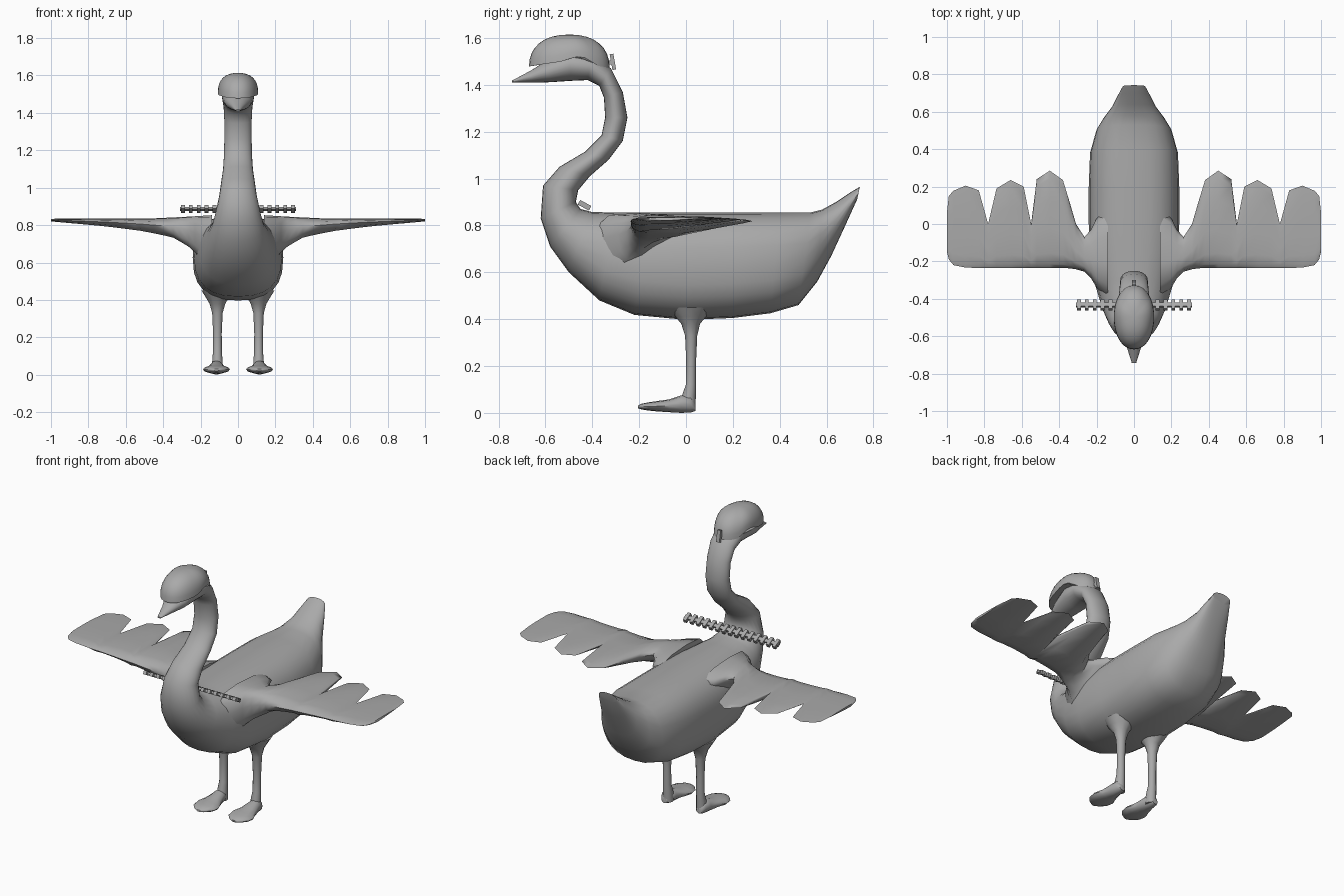
import bpy, bmesh, math
from mathutils import Matrix, Vector

grey = bpy.data.materials.new("plain grey")
grey.diffuse_color = (0.4, 0.4, 0.4, 1)


def finish(bm, name, mirror=False, angle=50):
    bmesh.ops.recalc_face_normals(bm, faces=bm.faces[:])
    me = bpy.data.meshes.new(name)
    bm.to_mesh(me)
    bm.free()
    me.materials.append(grey)
    ob = bpy.data.objects.new(name, me)
    bpy.context.collection.objects.link(ob)
    if mirror:
        ob.modifiers.new("mirror", "MIRROR")
    bpy.ops.object.select_all(action="DESELECT")
    ob.select_set(True)
    bpy.context.view_layer.objects.active = ob
    bpy.ops.object.shade_smooth_by_angle(angle=math.radians(angle))
    return ob


def loft(rings, bm=None):
    """Skin a list of equal-length point rings and cap both ends."""
    bm = bm or bmesh.new()
    vr = [[bm.verts.new(p) for p in r] for r in rings]
    n = len(vr[0])
    for a, b in zip(vr, vr[1:]):
        for i in range(n):
            j = (i + 1) % n
            bm.faces.new((a[i], a[j], b[j], b[i]))
    bm.faces.new(vr[0])
    bm.faces.new(vr[-1])
    return bm


def spow(v, e):
    return math.copysign(abs(v) ** e, v)


def lerp_table(table, t):
    for (a, u), (b, v) in zip(table, table[1:]):
        if t <= b:
            return u + (v - u) * max(0, (t - a) / (b - a))
    return table[-1][1]


def oval(top, bottom, w, cx=0, n=24, e=1.0):
    """Oval ring spanning two (y, z) points, half-width w in x."""
    t, b = Vector(top), Vector(bottom)
    c, h = (t + b) / 2, (t - b) / 2
    ring = []
    for k in range(n):
        a = 2 * math.pi * k / n
        p = c + h * spow(math.sin(a), e)
        ring.append((cx + w * spow(math.cos(a), e), p.x, p.y))
    return ring


# Body, neck, head, beak and tail: (upper y, z, lower y, z, half width, squareness)
body = [
    (-.742, 1.418, -.742, 1.41, .012, 1), (-.66, 1.462, -.66, 1.409, .038, 1),
    (-.60, 1.50, -.58, 1.411, .068, 1), (-.50, 1.55, -.49, 1.417, .085, 1),
    (-.40, 1.535, -.42, 1.42, .085, 1), (-.32, 1.47, -.37, 1.395, .077, 1),
    (-.27, 1.37, -.35, 1.345, .073, 1), (-.25, 1.26, -.345, 1.26, .073, 1),
    (-.27, 1.16, -.36, 1.185, .075, 1), (-.33, 1.08, -.43, 1.115, .08, 1),
    (-.41, 1.01, -.54, 1.05, .09, 1), (-.46, .95, -.61, .97, .10, 1),
    (-.47, .90, -.62, .83, .12, 1), (-.45, .87, -.58, .71, .14, 1),
    (-.40, .857, -.50, .60, .17, .95), (-.30, .855, -.37, .48, .205, .85),
    (-.15, .855, -.22, .418, .235, .8), (0, .855, 0, .397, .242, .78),
    (.2, .855, .2, .405, .242, .78), (.4, .855, .36, .425, .235, .78),
    (.53, .855, .48, .46, .20, .82), (.58, .867, .56, .56, .16, .85),
    (.64, .90, .62, .67, .115, .9), (.70, .94, .68, .80, .085, .9),
    (.742, .965, .73, .91, .06, .9)]
finish(loft([oval(r[:2], r[2:4], r[4], e=r[5]) for r in body]), "body", angle=60)

# Wings: (x, leading y, trailing y) with scalloped feather tips
wing = [
    (.14, -.40, .08), (.20, -.34, .03), (.23, -.29, -.03), (.265, -.255, -.07),
    (.31, -.242, .0), (.345, -.237, .12), (.38, -.235, .235), (.45, -.235, .285),
    (.52, -.235, .24), (.55, -.235, .0), (.59, -.235, .20), (.66, -.235, .235),
    (.735, -.235, .19), (.78, -.235, .0), (.83, -.235, .18), (.90, -.233, .205),
    (.965, -.22, .178), (.99, -.19, .15), (1.0, -.15, .06)]
upper = [(.14, .853), (.27, .845), (.45, .836), (1.0, .834)]
lower = [(.14, .57), (.2, .62), (.23, .655), (.27, .69), (.35, .735), (.5, .767), (.7, .793), (1.0, .82)]
foil = [(0, .45), (.04, .2), (.15, .03), (.4, 0), (.7, .03), (.92, .12), (1, .22),
        (.92, .34), (.7, .6), (.4, .9), (.15, 1), (.04, .8)]
rings = []
for x, y0, y1 in wing:
    zt, zb = lerp_table(upper, x), lerp_table(lower, x)
    rings.append([(x, y0 + (y1 - y0) * u, zt + (zb - zt) * v) for u, v in foil])
finish(loft(rings), "wings", mirror=True, angle=60)

# Legs: (z, centre y, half depth, half width), flared where they meet the body
leg = [(.45, .02, .09, .085), (.41, .02, .065, .06), (.38, .02, .04, .042),
       (.33, .022, .026, .028), (.22, .022, .021, .023), (.12, .021, .022, .024),
       (.07, .012, .03, .028), (.015, .01, .03, .03)]
rings = [[(.11 + w * math.cos(a), y + d * math.sin(a), z)
          for a in (2 * math.pi * k / 12 for k in range(12))] for z, y, d, w in leg]
finish(loft(rings), "legs", mirror=True)

# Webbed feet: (y, top z, bottom z, half width)
foot = [(.04, .04, .008, .018), (.02, .075, .002, .032), (-.02, .075, 0, .038),
        (-.07, .058, .003, .052), (-.12, .051, .006, .072), (-.16, .045, .01, .066),
        (-.19, .039, .015, .04), (-.205, .031, .02, .015)]
finish(loft([oval((y, t), (y, b), w, .115, 12) for y, t, b, w in foot]), "feet", mirror=True)

# Helmet: dome whose rim arches over the ears
rim = [(-.67, 1.478), (-.6, 1.49), (-.54, 1.497), (-.47, 1.52), (-.42, 1.515), (-.385, 1.482), (-.32, 1.472)]
rings = []
for k in range(9):
    v = math.pi / 2 * min(k / 8, .97)
    c, s = math.cos(v) ** .85, math.sin(v) ** .9
    ring = []
    for j in range(32):
        a = 2 * math.pi * j / 32
        z0 = lerp_table(rim, -.498 + .172 * math.sin(a))
        ring.append((.108 * c * spow(math.cos(a), .9), -.498 + .172 * c * math.sin(a), z0 + (1.614 - z0) * s))
    rings.append(ring)
finish(loft(rings), "helmet")


def block(bm, loc, size, tilt):
    m = Matrix.Translation(loc) @ Matrix.Rotation(tilt, 4, "X") @ Matrix.Diagonal((*size, 1))
    bmesh.ops.create_cube(bm, size=1, matrix=m)


# Strap buckle at the back of the helmet
bm = bmesh.new()
block(bm, (0, -.312, 1.498), (.022, .016, .068), math.radians(10))
block(bm, (0, -.335, 1.495), (.014, .05, .016), 0)
finish(bm, "helmet_buckle", angle=30)

# Ribbed bar lying behind the neck
bm = bmesh.new()
tilt = math.radians(-28)
block(bm, (0, -.433, .886), (.62, .022, .014), tilt)
for i in range(-7, 8):
    block(bm, (i * .042, -.433, .886), (.02, .054, .022), tilt)
finish(bm, "ribbed_bar", angle=30)
